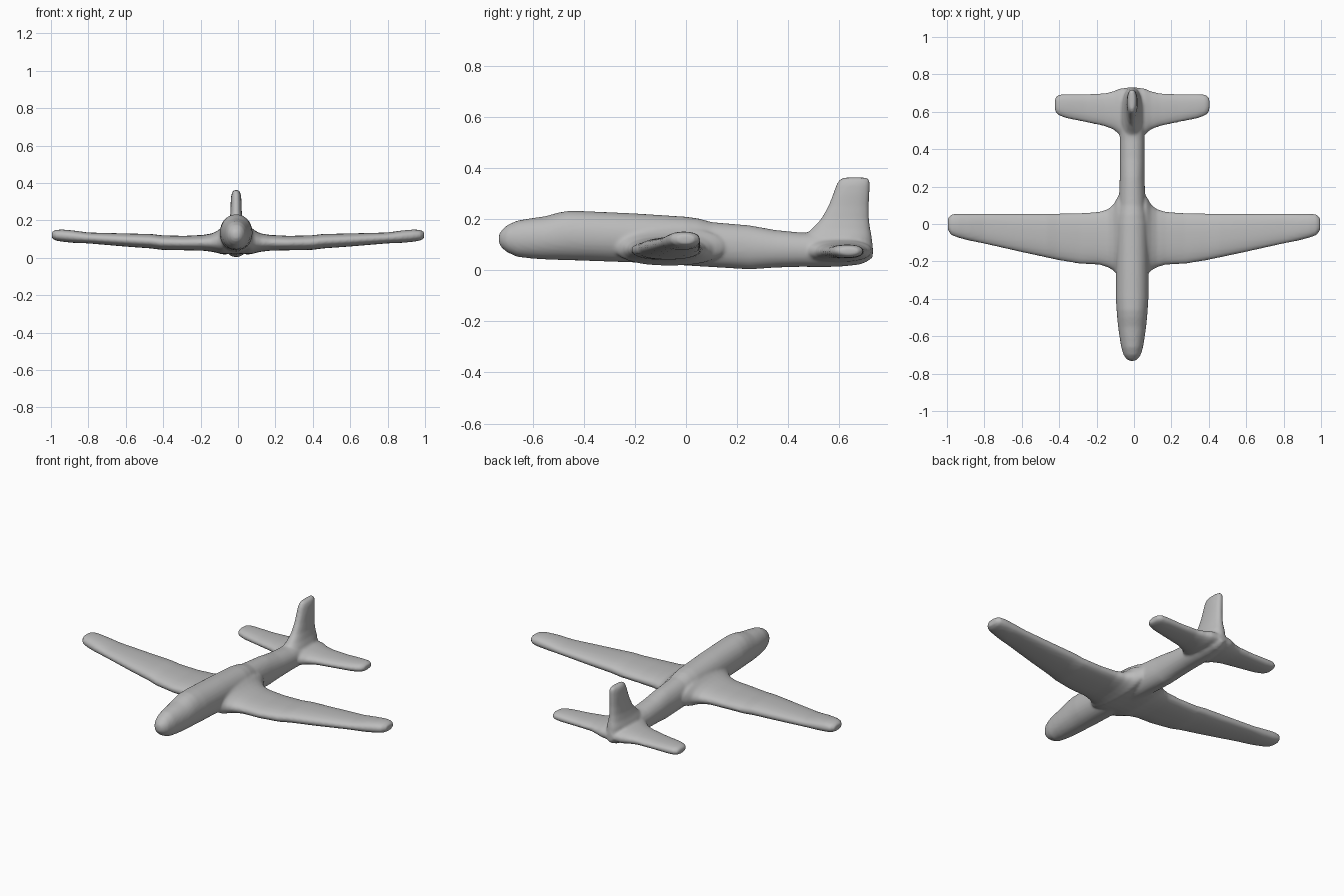
import bpy, bmesh, math
from mathutils import Vector

CX = -0.01  # fuselage centre line
SEG = 32

grey = bpy.data.materials.new("grey")
grey.diffuse_color = (0.5, 0.5, 0.5, 1)


def loft(name, sections, place, power):
    """Skin superellipse sections (station, a0, a1, b0, b1); place maps to xyz."""
    bm = bmesh.new()
    rings = []
    for s, a0, a1, b0, b1 in sections:
        ring = []
        for i in range(SEG):
            t = 2 * math.pi * i / SEG
            c, d = math.cos(t), math.sin(t)
            u = math.copysign(abs(c) ** (2 / power), c)
            v = math.copysign(abs(d) ** (2 / power), d)
            a = (a0 + a1) / 2 + u * (a1 - a0) / 2
            b = (b0 + b1) / 2 + v * (b1 - b0) / 2
            ring.append(bm.verts.new(Vector(place(s, a, b))))
        rings.append(ring)
    for r, q in zip(rings, rings[1:]):
        for i in range(SEG):
            j = (i + 1) % SEG
            bm.faces.new((r[i], r[j], q[j], q[i]))
    bm.faces.new(rings[0])
    bm.faces.new(rings[-1])
    bmesh.ops.recalc_face_normals(bm, faces=bm.faces[:])
    mesh = bpy.data.meshes.new(name)
    bm.to_mesh(mesh)
    bm.free()
    ob = bpy.data.objects.new(name, mesh)
    bpy.context.collection.objects.link(ob)
    return ob


# Fuselage: y, bottom, top, half width
body = [(-.732, .105, .14, .014), (-.72, .087, .157, .032), (-.70, .07, .176, .046),
        (-.66, .052, .194, .058), (-.6, .045, .204, .068), (-.55, .042, .211, .075),
        (-.5, .04, .225, .08), (-.46, .039, .232, .083), (-.4, .037, .231, .087),
        (-.2, .03, .222, .087), (0, .018, .209, .086), (.05, .015, .202, .08),
        (.1, .012, .188, .072), (.25, .003, .175, .066), (.35, .01, .157, .066),
        (.45, .013, .147, .066), (.55, .012, .147, .066), (.62, .015, .145, .062),
        (.68, .022, .135, .05), (.71, .034, .12, .035), (.731, .05, .1, .016)]
parts = [loft("fuselage", [(y, z0, z1, -w, w) for y, z0, z1, w in body],
              lambda s, a, b: (CX + b, s, a), 2.1)]

# Wing half: distance, leading y, trailing y, bottom, top
wing = [(.0, -.28, .16, .02, .17), (.075, -.28, .15, .018, .165), (.1, -.25, .105, .025, .145),
        (.13, -.232, .08, .032, .13), (.18, -.217, .065, .038, .122), (.28, -.213, .058, .04, .117),
        (.4, -.193, .056, .042, .12), (.46, -.18, .056, .05, .127), (.6, -.15, .056, .06, .13),
        (.8, -.105, .056, .077, .135), (.88, -.089, .056, .08, .146), (.94, -.073, .056, .086, .151),
        (.975, -.06, .052, .092, .149), (.995, -.035, .032, .104, .138)]
# Tailplane half
tail = [(.0, .44, .732, .03, .12), (.065, .475, .725, .032, .118), (.1, .505, .71, .038, .108),
        (.15, .524, .698, .044, .102), (.25, .545, .695, .046, .098), (.35, .565, .695, .047, .1),
        (.39, .58, .692, .05, .099), (.408, .595, .68, .056, .092), (.413, .61, .67, .062, .087)]
for side, word in ((1, "right"), (-1, "left")):
    parts.append(loft(word + "_wing", wing,
                      lambda s, a, b: (CX * (1 - s) + side * s, a, b), 2.3))
    parts.append(loft(word + "_tailplane", tail,
                      lambda s, a, b: (CX + side * s, a, b), 2.3))

# Fin: height, leading y, trailing y, half thickness
fin = [(.08, .44, .731, .06), (.13, .455, .727, .055), (.16, .49, .721, .043),
       (.2, .528, .716, .034), (.25, .556, .715, .03), (.3, .576, .718, .029),
       (.335, .588, .72, .026), (.354, .6, .718, .02), (.362, .615, .708, .01)]
parts.append(loft("fin", [(z, y0, y1, -w, w) for z, y0, y1, w in fin],
                  lambda s, a, b: (CX + b, a, s), 2.3))

# Fuse all parts into one soft skin
bpy.ops.object.select_all(action='DESELECT')
for p in parts:
    p.select_set(True)
bpy.context.view_layer.objects.active = parts[0]
bpy.ops.object.join()
plane = bpy.context.object
plane.name = "airframe"
plane.data.materials.clear()
plane.data.materials.append(grey)
rm = plane.modifiers.new("fuse", 'REMESH')
rm.mode = 'VOXEL'
rm.voxel_size = 0.008
rm.use_smooth_shade = True
sm = plane.modifiers.new("soften", 'SMOOTH')
sm.factor = 0.5
sm.iterations = 4
for m in ("fuse", "soften"):
    bpy.ops.object.modifier_apply(modifier=m)
bpy.ops.object.shade_smooth()
